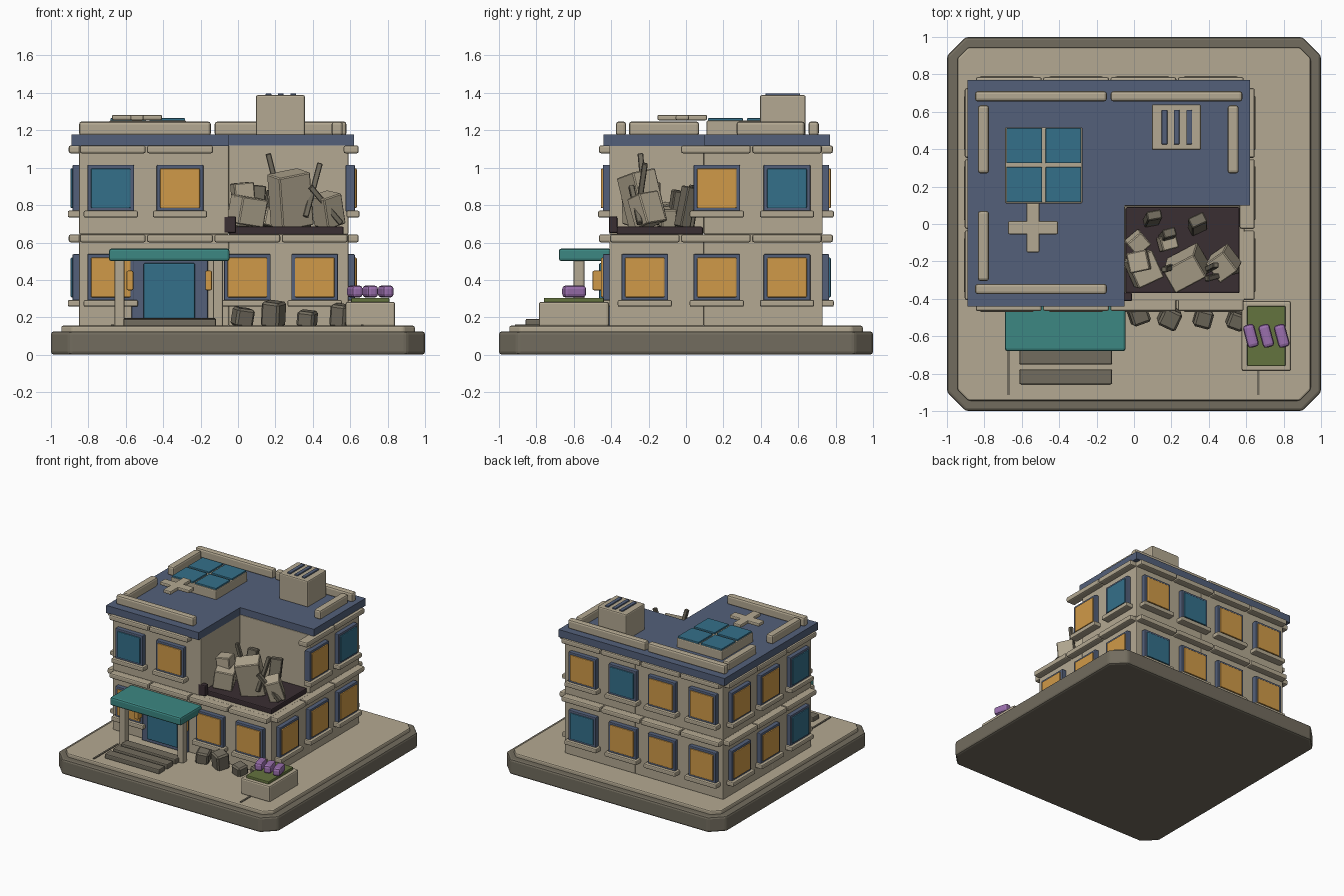
import bpy, bmesh
from math import radians, pi
from mathutils import Matrix, Euler, Vector

cube = bpy.data.objects.get("Cube")
if cube:
    bpy.data.objects.remove(cube, do_unlink=True)


def material(name, hexcode):
    rgb = [int(hexcode[i:i + 2], 16) / 255 for i in (0, 2, 4)]
    col = [c / 12.92 if c < 0.04 else ((c + 0.055) / 1.055) ** 2.4 for c in rgb] + [1]
    m = bpy.data.materials.new(name)
    m.use_nodes = True
    m.diffuse_color = col
    m.node_tree.nodes["Principled BSDF"].inputs["Base Color"].default_value = col
    return m


STONE = material("warm stone", "B4A992")
DARK = material("dark stone", "726C5E")
SLATE = material("slate blue", "53607A")
GLASS = material("teal glass", "34708A")
LIT = material("lit window orange", "D09A48")
CANOPY = material("canopy green", "3C8782")
CHAR = material("charred floor", "3A2E32")
GRASS = material("planter green", "64733F")
BLOOM = material("flower purple", "9B70AE")


def finish(name, bm, mat):
    mesh = bpy.data.meshes.new(name)
    bm.to_mesh(mesh)
    bm.free()
    mesh.materials.append(mat)
    ob = bpy.data.objects.new(name, mesh)
    bpy.context.collection.objects.link(ob)
    return ob


def block(name, centre, size, mat, bevel=0.008, rot=(0, 0, 0), frame=None, segments=2):
    """Bevelled box; rot in degrees, frame is an optional parent matrix."""
    bm = bmesh.new()
    bmesh.ops.create_cube(bm, size=1)
    bmesh.ops.scale(bm, vec=size, verts=bm.verts)
    if bevel:
        bmesh.ops.bevel(bm, geom=bm.edges[:], offset=min(bevel, min(size) * 0.45),
                        segments=segments, profile=0.5, affect='EDGES')
    turn = Euler([radians(a) for a in rot]).to_matrix().to_4x4()
    bm.transform((frame or Matrix()) @ Matrix.Translation(centre) @ turn)
    return finish(name, bm, mat)


def span(name, lo, hi, mat, bevel=0.008):
    """Bevelled box between two opposite corners."""
    lo, hi = Vector(lo), Vector(hi)
    return block(name, (lo + hi) / 2, hi - lo, mat, bevel)


def slab(name, half, cut, z0, z1, mat, bevel):
    """Square slab with chamfered corners."""
    k = half - cut
    ring = [(half, -k), (half, k), (k, half), (-k, half),
            (-half, k), (-half, -k), (-k, -half), (k, -half)]
    bm = bmesh.new()
    face = bm.faces.new([bm.verts.new((x, y, z0)) for x, y in ring])
    up = bmesh.ops.extrude_face_region(bm, geom=[face])["geom"]
    bmesh.ops.translate(bm, vec=(0, 0, z1 - z0),
                        verts=[v for v in up if isinstance(v, bmesh.types.BMVert)])
    bmesh.ops.recalc_face_normals(bm, faces=bm.faces)
    bmesh.ops.bevel(bm, geom=bm.edges[:], offset=bevel, segments=2, profile=0.5, affect='EDGES')
    return finish(name, bm, mat)


# Ground
slab("base", 1.0, 0.1, 0, 0.125, DARK, 0.016)
slab("pavement", 0.945, 0.06, 0.11, 0.155, STONE, 0.01)

# Walls: four quarters below, three above, leaving the broken corner open
X0, X1, Y0, Y1 = -0.85, 0.59, -0.41, 0.73
XM, YM = -0.05, 0.095
for floor, z0, z1 in (("lower", 0.155, 0.645), ("upper", 0.645, 1.12)):
    for xa, xb in ((X0, XM), (XM, X1)):
        for ya, yb in ((Y0, YM), (YM, Y1)):
            if floor == "upper" and xa == XM and ya == Y0:
                continue
            span(floor + "_wall", (xa, ya, z0), (xb, yb, z1), STONE, 0.005)

# Facades: local x runs along the wall, local -y points out of the wall
def facade(x, y, angle):
    return Matrix.Translation((x, y, 0)) @ Matrix.Rotation(angle, 4, 'Z')


SIDES = {"front": facade(0, Y0, 0), "right": facade(X1, 0, pi / 2),
         "back": facade(0, Y1, pi), "left": facade(X0, 0, -pi / 2)}


def window(side, u, z, mat):
    f = SIDES[side]
    block("window_frame", (u, -0.01, z), (0.25, 0.05, 0.25), SLATE, 0.006, frame=f)
    block("window_pane", (u, -0.02, z), (0.212, 0.05, 0.212), mat, 0.006, frame=f)
    block("window_sill", (u, -0.025, z - 0.138), (0.29, 0.07, 0.036), STONE, 0.008, frame=f)


# Window rows listed as (position, glass) along each wall
LOW, HIGH = 0.413, 0.89
ROWS = [
    ("front", LOW, (-0.68, 0.05, 0.41), "LLL"),
    ("front", HIGH, (-0.68, -0.31), "GL"),
    ("right", LOW, (-0.22, 0.165, 0.54), "LLL"),
    ("right", HIGH, (0.165, 0.54), "LG"),
    ("back", LOW, (-0.41, -0.045, 0.31, 0.68), "GLLL"),
    ("back", HIGH, (-0.41, -0.045, 0.31, 0.68), "LGLL"),
    ("left", LOW, (-0.54, -0.165, 0.22), "LLG"),
    ("left", HIGH, (-0.54, -0.165, 0.22), "LLG"),
]
for side, z, places, glass in ROWS:
    for u, g in zip(places, glass):
        window(side, u, z, GLASS if g == "G" else LIT)

# Segmented ledges around each floor; upper ones skip the broken corner
for side, start, end, count in (("front", X0, X1, 4), ("right", Y0, Y1, 3),
                                ("back", -X1, -X0, 4), ("left", -Y1, -Y0, 3)):
    step = (end - start) / count
    for i in range(count):
        u = start + step * (i + 0.5)
        for z in (0.622, 1.098):
            if z > 1 and ((side == "front" and i > 1) or (side == "right" and i == 0)):
                continue
            block("ledge", (u, -0.015, z), (step - 0.008, 0.08, 0.042), STONE, 0.01,
                  frame=SIDES[side])

# Roof deck with the missing corner
bm = bmesh.new()
outline = [(-0.89, -0.44), (-0.05, -0.44), (-0.05, 0.1), (0.62, 0.1), (0.62, 0.77), (-0.89, 0.77)]
deck = bm.faces.new([bm.verts.new((x, y, 1.115)) for x, y in outline])
top = bmesh.ops.extrude_face_region(bm, geom=[deck])["geom"]
bmesh.ops.translate(bm, vec=(0, 0, 0.062), verts=[v for v in top if isinstance(v, bmesh.types.BMVert)])
bmesh.ops.recalc_face_normals(bm, faces=bm.faces)
finish("roof_deck", bm, SLATE)

# Parapets
for x0, y0, x1, y1 in ((-0.85, -0.375, -0.145, -0.32), (-0.85, 0.655, -0.145, 0.71),
                       (-0.125, 0.655, 0.58, 0.71), (-0.835, -0.305, -0.775, 0.07),
                       (-0.835, 0.27, -0.775, 0.635), (0.5, 0.27, 0.56, 0.635)):
    span("parapet", (x0, y0, 1.17), (x1, y1, 1.247), STONE, 0.015)

# Skylight, roof cross and vent box
span("skylight_frame", (-0.69, 0.11, 1.17), (-0.275, 0.517, 1.252), STONE)
for x in (-0.587, -0.378):
    for y in (0.211, 0.419):
        block("skylight_pane", (x, y, 1.25), (0.19, 0.187, 0.03), GLASS, 0.004)
block("cross_bar", (-0.54, -0.02, 1.268), (0.268, 0.07, 0.028), STONE)
block("cross_post", (-0.54, -0.02, 1.268), (0.07, 0.265, 0.029), STONE)
span("vent_box", (0.095, 0.395, 1.17), (0.358, 0.64, 1.388), STONE, 0.01)
for x in (0.163, 0.228, 0.295):
    block("vent_slot", (x, 0.518, 1.385), (0.03, 0.185, 0.026), SLATE, 0.004)

# Entrance: door, lamps, canopy, columns, steps
span("door_frame", (-0.57, -0.44, 0.155), (-0.16, -0.4, 0.54), SLATE)
span("door", (-0.505, -0.465, 0.19), (-0.23, -0.42, 0.49), GLASS)
for x in (-0.578, -0.157):
    block("door_lamp", (x, -0.47, 0.397), (0.036, 0.06, 0.105), LIT)
span("canopy", (-0.69, -0.68, 0.5), (-0.045, -0.4, 0.568), CANOPY, 0.014)
for x in (-0.633, -0.107):
    block("canopy_column", (x, -0.572, 0.33), (0.055, 0.058, 0.36), STONE, 0.01)
for i, y in enumerate((-0.817, -0.712, -0.607)):
    block("entrance_step", (-0.365, y, 0.172), (0.495, 0.08, 0.04 + 0.004 * i), DARK)

# Thin pavement joints
span("left_joint", (-0.678, -0.915, 0.15), (-0.664, -0.6, 0.161), DARK, 0)
span("right_joint", (0.658, -0.915, 0.15), (0.672, -0.7, 0.161), DARK, 0)

# Planter with flowers
span("planter", (0.575, -0.787, 0.15), (0.84, -0.412, 0.283), STONE, 0.012)
span("planter_grass", (0.605, -0.76, 0.26), (0.81, -0.438, 0.304), GRASS, 0.006)
for x in (0.625, 0.707, 0.79):
    block("flower", (x, -0.598, 0.338), (0.062, 0.125, 0.064), BLOOM, 0.018, (0, 0, 15))

# Broken corner: charred floor and tilted rubble
span("charred_floor", (-0.045, -0.37, 0.64), (0.565, 0.09, 0.685), CHAR)
block("charred_stub", (-0.043, -0.39, 0.695), (0.065, 0.045, 0.09), CHAR)
RUBBLE = [
    ((0.05, -0.24, 0.77), (0.15, 0.16, 0.15), (6, 8, 25)),
    ((0.025, -0.2, 0.875), (0.11, 0.11, 0.09), (0, -5, 12)),
    ((0.28, -0.235, 0.83), (0.19, 0.14, 0.29), (10, -10, 28)),
    ((0.48, -0.21, 0.775), (0.12, 0.13, 0.17), (8, -16, 35)),
    ((0.02, -0.1, 0.75), (0.1, 0.09, 0.12), (12, 0, 40)),
    ((0.18, -0.1, 0.735), (0.09, 0.08, 0.1), (0, 12, 15)),
]
for c, s, r in RUBBLE:
    block("rubble_block", c, s, STONE, 0.006, r, segments=1)
for c, s, r in [((0.1, 0.03, 0.79), (0.08, 0.05, 0.23), (-8, 6, 10)),
                ((0.34, 0.0, 0.79), (0.09, 0.06, 0.22), (-10, 5, 25)),
                ((0.18, -0.06, 0.78), (0.07, 0.05, 0.2), (-6, 8, 15))]:
    block("dark_rubble", c, s, DARK, 0.006, r, segments=1)
for c, length, r in [((0.2, -0.23, 0.92), 0.32, (5, -14, 0)),
                     ((0.4, -0.24, 0.88), 0.3, (-8, 15, 0)),
                     ((0.47, -0.27, 0.8), 0.26, (10, -40, 0))]:
    block("broken_post", c, (0.03, 0.03, length), DARK, 0.004, r, segments=1)

# Fallen stones at the foot of the wall
for x, y, s, h, a in ((0.025, -0.485, 0.1, 0.1, 20), (0.19, -0.5, 0.105, 0.135, -25),
                      (0.37, -0.505, 0.095, 0.085, -15), (0.545, -0.515, 0.09, 0.12, -20)):
    block("fallen_stone", (x, y, 0.15 + h / 2), (s, s, h), DARK, 0.012, (8, 7, a), segments=1)
